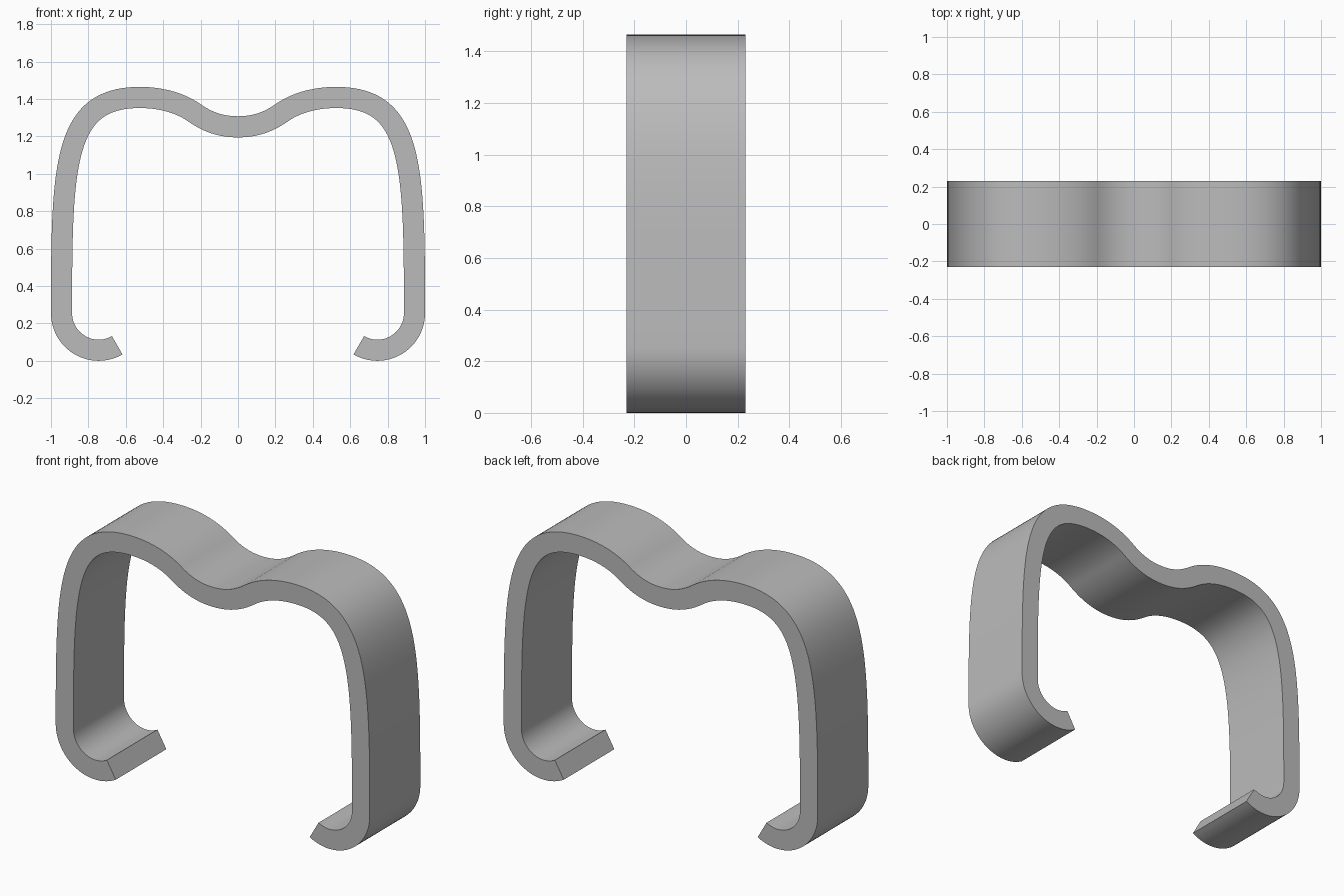
import bpy, bmesh, math
from mathutils import Vector
from mathutils.geometry import interpolate_bezier

if "Cube" in bpy.data.objects:
    bpy.data.objects.remove(bpy.data.objects["Cube"], do_unlink=True)

HALF_THICK = 0.0565
HALF_DEPTH = 0.23
HOOK_X, HOOK_Z, HOOK_R = 0.745, 0.255, 0.1985

# Satin grey finish
grey = bpy.data.materials.new("satin_grey")
grey.use_nodes = True
colour = (0.5, 0.5, 0.5, 1)
grey.diffuse_color = colour
grey.node_tree.nodes["Principled BSDF"].inputs["Base Color"].default_value = colour


def bezier(a, b, c, d, n):
    return [p.to_2d() for p in interpolate_bezier(*(Vector((*p, 0)) for p in (a, b, c, d)), n)]


# Centre line of one half: hooked foot, upright with shoulder, crest, saddle
def half_path():
    side = HOOK_X + HOOK_R
    crest, dip = Vector((0.525, 1.408)), Vector((0, 1.251))
    mid = Vector((0.235, 1.327))
    slope = Vector((math.cos(math.radians(35)), math.sin(math.radians(35)))) * 0.09
    foot = [Vector((HOOK_X + HOOK_R * math.cos(a), HOOK_Z + HOOK_R * math.sin(a)))
            for a in (math.radians(-120 + 5 * i) for i in range(25))]
    shoulder = bezier((side, HOOK_Z), (side, 1.055), (0.935, crest.y), crest, 40)
    fall = bezier(crest, (0.41, crest.y), mid + slope, mid, 16)
    saddle = bezier(mid, mid - slope, (0.09, dip.y), dip, 16)
    return foot + shoulder[1:] + fall[1:] + saddle[1:]


half = half_path()
path = half + [Vector((-p.x, p.y)) for p in reversed(half[:-1])]

# Rectangular section swept along the centre line
bm = bmesh.new()
rings = []
for i, p in enumerate(path):
    t = (path[min(i + 1, len(path) - 1)] - path[max(i - 1, 0)]).normalized()
    if i in (0, len(path) - 1):    # square-cut hook tips, radial to the foot arc
        s = 1 if i == 0 else -1
        r = (p - Vector((s * HOOK_X, HOOK_Z))).normalized()
        normal = r
    else:
        normal = Vector((t.y, -t.x))
    rings.append([bm.verts.new((q.x, y, q.y))
                  for k, y in ((1, -1), (1, 1), (-1, 1), (-1, -1))
                  for q in [p + normal * HALF_THICK * k]
                  for y in [y * HALF_DEPTH]])
for a, b in zip(rings, rings[1:]):
    for j in range(4):
        k = (j + 1) % 4
        bm.faces.new((a[j], a[k], b[k], b[j]))
bm.faces.new(rings[0])
bm.faces.new(rings[-1][::-1])
bmesh.ops.recalc_face_normals(bm, faces=bm.faces)

mesh = bpy.data.meshes.new("clip_band")
bm.to_mesh(mesh)
bm.free()
mesh.materials.append(grey)
band = bpy.data.objects.new("clip_band", mesh)
bpy.context.collection.objects.link(band)
bpy.context.view_layer.objects.active = band
band.select_set(True)
bpy.ops.object.shade_smooth_by_angle(angle=math.radians(30))
